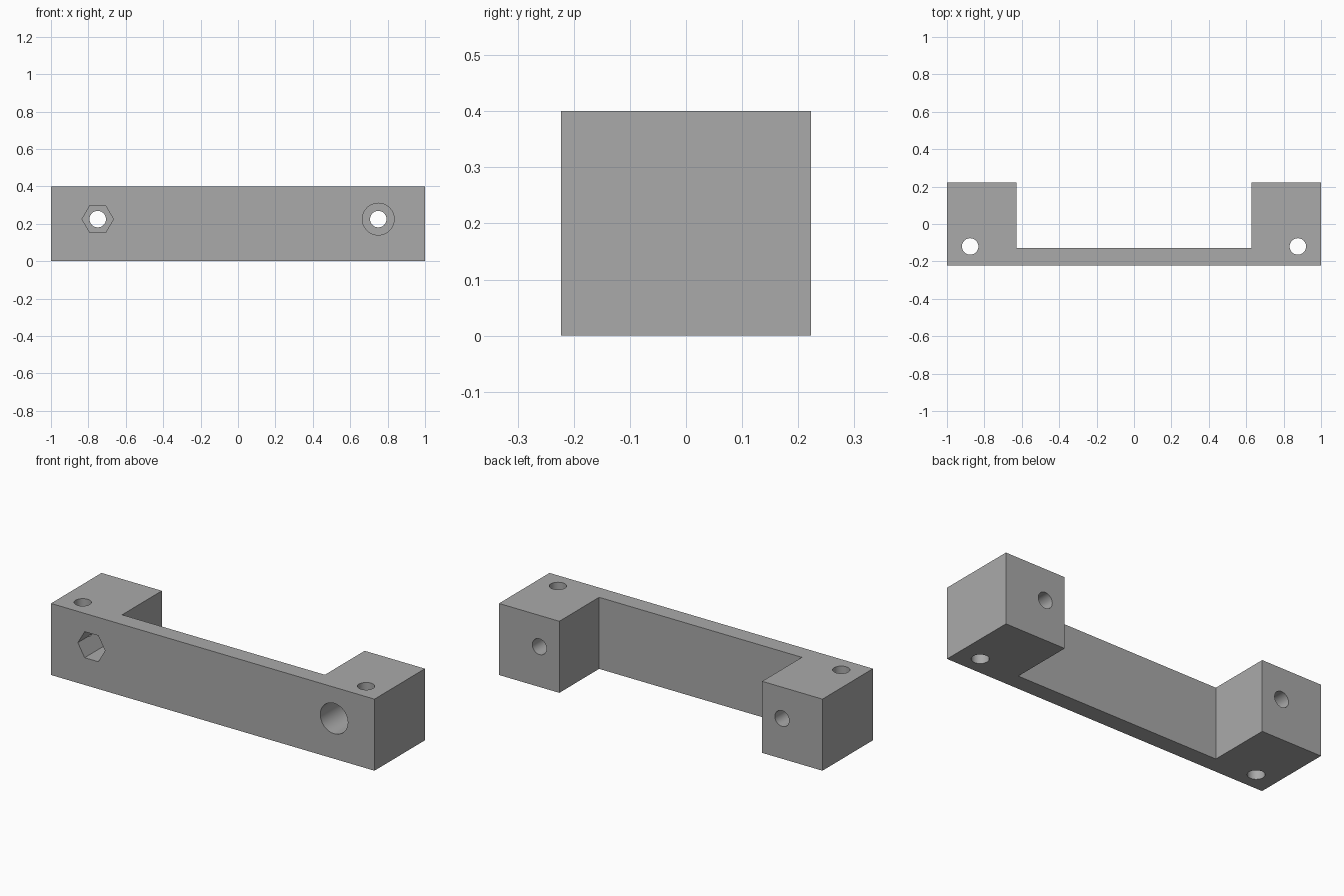
import bpy, bmesh, math
from mathutils import Matrix

cube = bpy.data.objects.get("Cube")
if cube:
    bpy.data.objects.remove(cube, do_unlink=True)

HEIGHT = 0.4
FRONT, BACK = -0.223, 0.223
WALL_BACK = -0.128      # rear face of the thin wall
INNER_X = 0.627         # inner face of each end block
HOLE_R = 0.044
BOLT_X, BOLT_Z = 0.75, 0.225
PIN_X, PIN_Y = 0.876, -0.12
RECESS = 0.24           # depth of nut pocket and counterbore

grey = bpy.data.materials.new("plain grey")
grey.use_nodes = True
grey.diffuse_color = (0.4, 0.4, 0.4, 1)
grey.node_tree.nodes["Principled BSDF"].inputs["Base Color"].default_value = (0.4, 0.4, 0.4, 1)


def prism(name, outline, length, matrix=Matrix()):
    """Extrude an xy outline along its local z axis."""
    bm = bmesh.new()
    face = bm.faces.new([bm.verts.new((x, y, 0)) for x, y in outline])
    grown = bmesh.ops.extrude_face_region(bm, geom=[face])["geom"]
    bmesh.ops.translate(bm, vec=(0, 0, length),
                        verts=[v for v in grown if isinstance(v, bmesh.types.BMVert)])
    bmesh.ops.recalc_face_normals(bm, faces=bm.faces)
    bm.transform(matrix)
    mesh = bpy.data.meshes.new(name)
    bm.to_mesh(mesh)
    bm.free()
    mesh.materials.append(grey)
    obj = bpy.data.objects.new(name, mesh)
    bpy.context.collection.objects.link(obj)
    return obj


def ring(radius, sides):
    return [(radius * math.cos(math.tau * i / sides), radius * math.sin(math.tau * i / sides))
            for i in range(sides)]


# Bracket body: thin wall with a block at each end
half = [(1, FRONT), (1, BACK), (INNER_X, BACK), (INNER_X, WALL_BACK)]
body = prism("bracket_body", half + [(-x, y) for x, y in reversed(half)], HEIGHT)
bpy.context.view_layer.objects.active = body
body.select_set(True)


def cut(outline, length, matrix):
    cutter = prism("hole_cutter", outline, length, matrix)
    cutter.hide_render = True
    mod = body.modifiers.new("hole", "BOOLEAN")
    mod.operation = "DIFFERENCE"
    mod.solver = "EXACT"
    mod.object = cutter
    bpy.ops.object.modifier_apply(modifier=mod.name)
    bpy.data.objects.remove(cutter, do_unlink=True)


# Cutters turned to run from the front towards the back
def from_front(x):
    return Matrix.Translation((x, FRONT - 0.1, BOLT_Z)) @ Matrix.Rotation(-math.pi / 2, 4, "X")


# Through holes in both blocks: upright pins and front-to-back bolts
for side in (-1, 1):
    cut(ring(HOLE_R, 48), HEIGHT + 0.2, Matrix.Translation((side * PIN_X, PIN_Y, -0.1)))
    cut(ring(HOLE_R, 48), BACK - FRONT + 0.2, from_front(side * BOLT_X))

# Hexagonal nut pocket on one side, round counterbore on the other
cut(ring(0.084, 6), RECESS + 0.1, from_front(-BOLT_X))
cut(ring(0.085, 64), RECESS + 0.1, from_front(BOLT_X))

bpy.ops.object.shade_smooth_by_angle(angle=math.radians(30))
